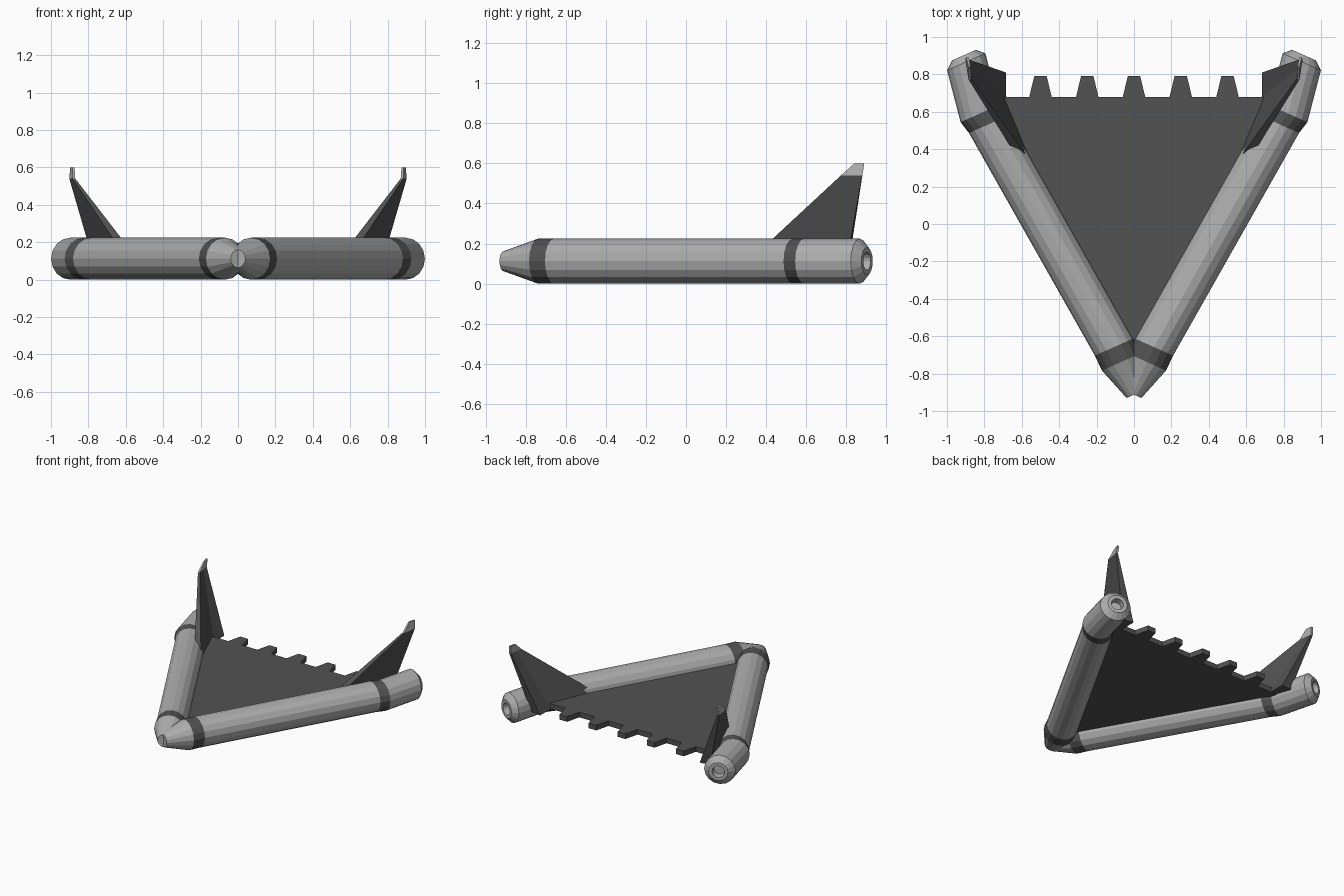
import bpy, bmesh, math

if "Cube" in bpy.data.objects:
    bpy.data.objects.remove(bpy.data.objects["Cube"])

SIDES = 16
MID = 0.112                      # height of the tube axis
TILT = math.radians(66)          # all tube rings face this way in plan


def material(name, v):
    m = bpy.data.materials.new(name)
    m.diffuse_color = (v, v, v, 1)
    m.use_nodes = True
    m.node_tree.nodes["Principled BSDF"].inputs["Base Color"].default_value = m.diffuse_color
    return m


HULL = material("mid_grey", 0.42)
DARK = material("dark_grey", 0.085)


def finish(name, bm, mat, mirror=True):
    bmesh.ops.recalc_face_normals(bm, faces=bm.faces)
    me = bpy.data.meshes.new(name)
    bm.to_mesh(me)
    bm.free()
    me.materials.append(mat)
    ob = bpy.data.objects.new(name, me)
    bpy.context.collection.objects.link(ob)
    if mirror:
        ob.modifiers.new("mirror", 'MIRROR')


def loft(name, rings, mat=HULL, cap_start=False, cap_end=False):
    bm = bmesh.new()
    loops = [[bm.verts.new(p) for p in r] for r in rings]
    for a, b in zip(loops, loops[1:]):
        n = len(a)
        for i in range(n):
            j = (i + 1) % n
            bm.faces.new((a[i], a[j], b[j], b[i]))
    if cap_start:
        bm.faces.new(loops[0][::-1])
    if cap_end:
        bm.faces.new(loops[-1])
    finish(name, bm, mat)


def ring(x, y, r):
    pts = []
    for i in range(SIDES):
        a = 2 * math.pi * i / SIDES
        c = r * math.cos(a)
        pts.append((x + c * math.sin(TILT), y - c * math.cos(TILT), MID + r * math.sin(a)))
    return pts


# Tube stations along the right arm: x, y, radius
tip, f1, f2 = ring(-0.006, -0.91, 0.05), ring(0.069, -0.738, 0.112), ring(0.107, -0.658, 0.112)
r1, r2 = ring(0.78, 0.532, 0.112), ring(0.825, 0.59, 0.112)
end, lip = ring(0.897, 0.867, 0.112), ring(0.909, 0.903, 0.07)
hole, pit = ring(0.909, 0.903, 0.045), ring(0.889, 0.858, 0.04)

loft("nose", [tip, f1], cap_start=True)
loft("front_band", [f1, f2], DARK)
loft("arm_tube", [f2, r1])
loft("rear_band", [r1, r2], DARK)
loft("nozzle", [r2, end, lip, hole, pit], cap_end=True)

# Deck plate with toothed rear edge
half = [(0.1, -0.655), (0.76, 0.5), (0.82, 0.62), (0.82, 0.68)]
teeth = []
for k in range(5):
    x = 0.5 - 0.25 * k
    teeth += [(x + 0.06, 0.68), (x + 0.033, 0.79), (x - 0.033, 0.79), (x - 0.06, 0.68)]
outline = half + teeth + [(-x, y) for x, y in reversed(half)]
bm = bmesh.new()
face = bm.faces.new([bm.verts.new((x, y, 0.088)) for x, y in outline])
ext = bmesh.ops.extrude_face_region(bm, geom=[face])
bmesh.ops.translate(bm, vec=(0, 0, 0.04),
                    verts=[v for v in ext["geom"] if isinstance(v, bmesh.types.BMVert)])
finish("deck_plate", bm, DARK, mirror=False)


# Swept tail fins with pale tips
def section(z, pts):
    return [(x, y, z) for x, y in pts]


base = section(0.087, [(0.52, 0.29), (0.58, 0.285), (0.77, 0.797), (0.685, 0.81), (0.683, 0.68)])
top = section(0.54, [(0.87, 0.775), (0.885, 0.773), (0.902, 0.88), (0.885, 0.88), (0.877, 0.83)])
peak = section(0.60, [(0.874, 0.84), (0.884, 0.84), (0.897, 0.889), (0.882, 0.889), (0.878, 0.865)])
loft("tail_fin", [base, top], DARK, cap_start=True)
loft("fin_tip", [top, peak], cap_end=True)
